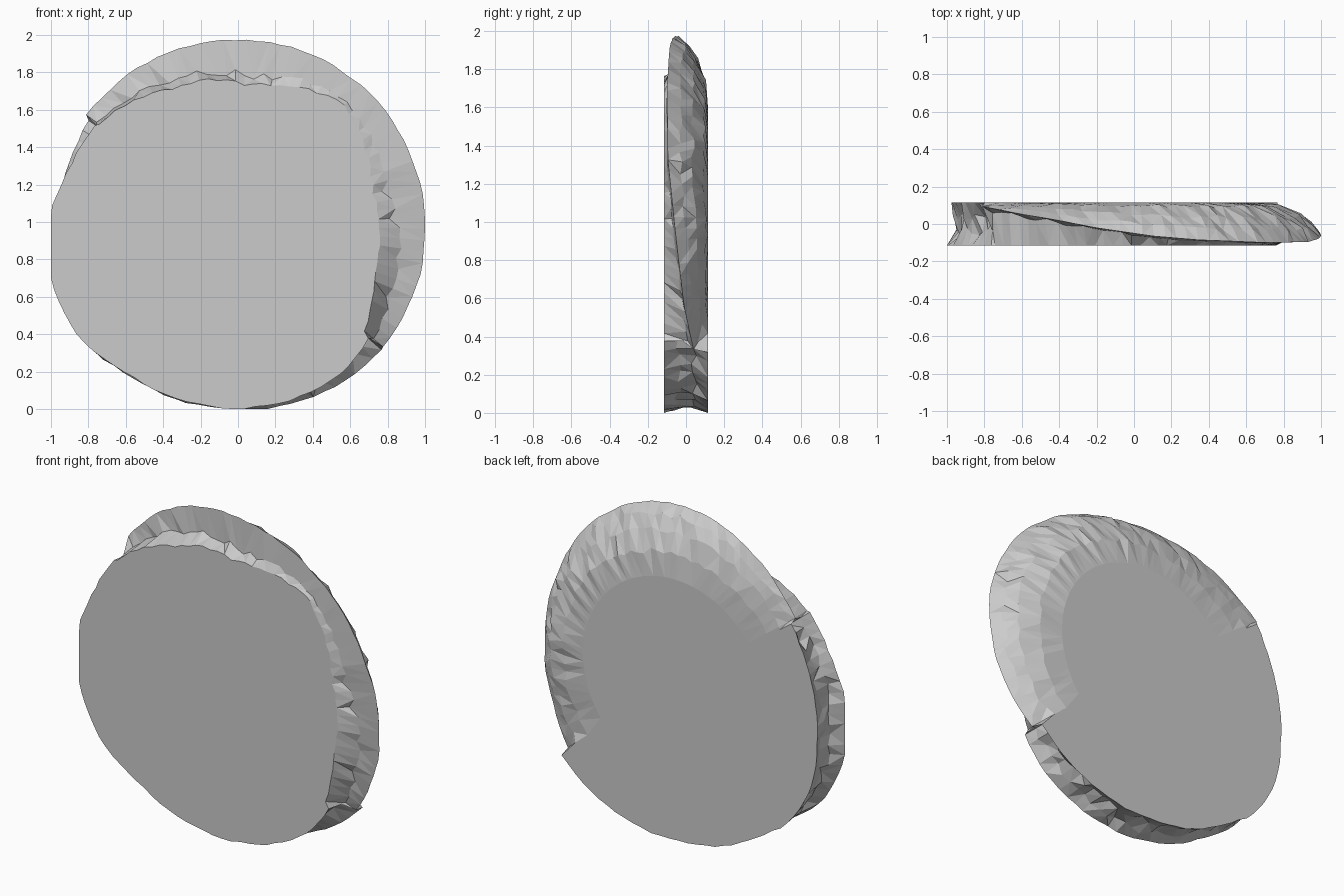
import bpy, bmesh, math, random

if "Cube" in bpy.data.objects:
    bpy.data.objects.remove(bpy.data.objects["Cube"])

random.seed(4)
HALF = 0.115      # half thickness
CZ = 0.99         # disc centre height


def lerp_table(table, a):
    """Piecewise-linear lookup of (angle, value) pairs."""
    if a <= table[0][0]:
        return table[0][1]
    for (a0, v0), (a1, v1) in zip(table, table[1:]):
        if a <= a1:
            return v0 + (v1 - v0) * (a - a0) / (a1 - a0)
    return table[-1][1]


def jit(s):
    return random.uniform(-s, s)


# Chipped crescent: front inner edge radius and depth of the sharp outer edge, by angle
INNER = [(-44, .91), (-29, .82), (-19, .78), (0, .76), (14, .74), (27, .78), (38, .82),
         (50, .855), (64, .81), (86, .745), (94, .78), (116, .81), (133, .88), (144, .925)]
TIP_Y = [(-40, .04), (-25, -.01), (0, -.06), (20, -.095), (45, -.1), (70, -.085),
         (84, -.065), (102, -.02), (114, .02), (144, .095)]
OUTER = [(-40, 1.01), (-20, 1.01), (0, 1.0), (90, .99), (144, 1.0)]
# How far out the riser behind the inner edge reaches
RISER = [(-40, .45), (-10, .45), (10, .25), (40, .2), (144, .2)]

# Full-height rim: front and back edge radii, by angle
FRONT_R = [(145, .935), (161, .95), (174, 1.0), (197, 1.045), (211, 1.045), (220, 1.03),
           (233, .99), (258, .98), (270, .98), (290, .975), (307, .96), (319, .925)]
BACK_R = [(145, .97), (161, .965), (180, .97), (211, 1.025), (220, 1.03), (233, .995),
          (258, .985), (270, .985), (307, 1.01), (319, 1.02)]


def crescent_section(a):
    """(radius, y) points from the back face round the sharp edge to the front face."""
    ro, ri, t = lerp_table(OUTER, a), lerp_table(INNER, a), lerp_table(TIP_Y, a)
    ri += jit(.008)
    drop = t - HALF
    pts = [(.62, HALF)]
    for r, k in ((.77, .09), (.88, .38), (.95, .67)):
        pts.append((r * ro + jit(.015), HALF + drop * (k + jit(.05))))
    pts.append((ro + jit(.004), t))
    f = lerp_table(RISER, a) + jit(.1)
    pts.append((ri + f * (ro - ri), -HALF + (t + HALF) * (.85 + jit(.08))))
    pts.append((ri, -HALF))
    return pts


def rim_section(a):
    """Same point count: flat back, hollow rough edge, flat front."""
    rb, rf = lerp_table(BACK_R, a) + jit(.005), lerp_table(FRONT_R, a) + jit(.005)
    low = min(rb, rf) - .025
    return [(.62, HALF), (.77, HALF), (.88, HALF), (rb, HALF),
            (low + jit(.018), .04 + jit(.02)), (low + jit(.018), -.045 + jit(.02)),
            (rf, -HALF)]


# Sections all the way round, with abrupt steps where the chip meets the rim
sections = []
for i in range(53):
    a = -40 + 184 * i / 52
    sections.append((a, crescent_section(a)))
for i in range(49):
    a = 145 + 174 * i / 48
    sections.append((a, rim_section(a)))

# Ease the back face between chip and rim so it stays continuous near its middle
for idx, other in ((0, -1), (52, 53)):
    for j in (1, 2):
        sections[idx][1][j] = sections[other][1][j]

bm = bmesh.new()
rings = []
for a, pts in sections:
    c, s = math.cos(math.radians(a)), math.sin(math.radians(a))
    rings.append([bm.verts.new((max(-1.0, r * c), y, CZ + r * s)) for r, y in pts])
for A, B in zip(rings, rings[1:] + rings[:1]):
    for j in range(len(A) - 1):
        quad = (A[j], A[j + 1], B[j + 1], B[j])
        # Split into facets with varying diagonals
        k = random.randint(0, 1)
        bm.faces.new((quad[k], quad[k + 1], quad[k + 2]))
        bm.faces.new((quad[k], quad[k + 2], quad[(k + 3) % 4]))
bm.faces.new([r[0] for r in rings])
bm.faces.new([r[-1] for r in rings])

# Stand on the ground
lowest = min(v.co.z for v in bm.verts)
for v in bm.verts:
    v.co.z -= lowest
bmesh.ops.recalc_face_normals(bm, faces=bm.faces)

mesh = bpy.data.meshes.new("chipped_stone_disc")
bm.to_mesh(mesh)
bm.free()
disc = bpy.data.objects.new("chipped_stone_disc", mesh)
bpy.context.collection.objects.link(disc)
